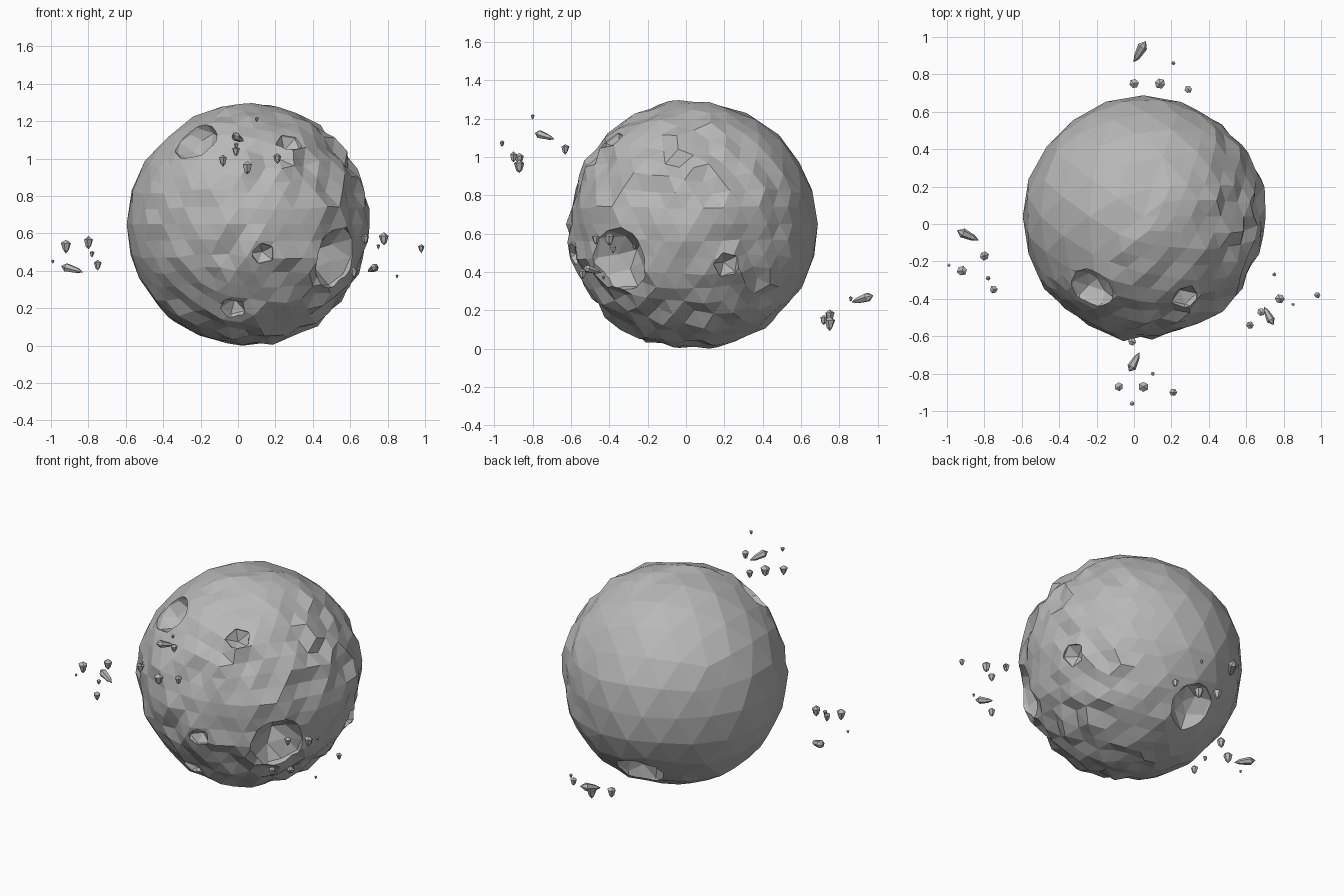
import bpy
import bmesh
import math
import random
from mathutils import Vector, Matrix, noise

random.seed(4)
if "Cube" in bpy.data.objects:
    bpy.data.objects.remove(bpy.data.objects["Cube"], do_unlink=True)

CENTRE = Vector((0.05, 0.04, 0.65))
RADIUS = 0.645
BAND_AXIS = Vector((-0.65, 0.65, 0.3)).normalized()

grey = bpy.data.materials.new("stone grey")
grey.use_nodes = True
colour = (0.48, 0.48, 0.48, 1)
grey.diffuse_color = colour
grey.node_tree.nodes["Principled BSDF"].inputs["Base Color"].default_value = colour


def make_object(name, bm):
    mesh = bpy.data.meshes.new(name)
    bm.to_mesh(mesh)
    bm.free()
    mesh.materials.append(grey)
    obj = bpy.data.objects.new(name, mesh)
    bpy.context.collection.objects.link(obj)
    return obj


# Craters and pits: a point on the surface and the opening radius
craters = [
    ((0.52, -0.34, 0.47), 0.16),
    ((-0.22, -0.33, 1.08), 0.12),
    ((-0.02, 0.5, 0.2), 0.14),
    ((0.26, -0.36, 1.06), 0.07),
    ((-0.03, -0.42, 0.2), 0.07),
    ((0.13, -0.56, 0.5), 0.06),
    ((0.6, 0.2, 0.45), 0.07),
]
craters = [((Vector(p) - CENTRE).normalized(), r) for p, r in craters]


def roughness(d):
    """Strong on the battered front, weak on the calm back."""
    return min(1, max(0, 0.55 - 1.1 * d.dot(BAND_AXIS)))


def surface_radius(d):
    rough = roughness(d)
    r = RADIUS + 0.012 * noise.noise(d * 2)
    # Stepped ridges running around the band axis
    angle = math.acos(max(-1, min(1, d.dot(BAND_AXIS))))
    phase = (angle * 4 + 0.9 * noise.noise(d * 1.7)) % 1
    r += (0.012 + 0.016 * rough) * (phase - 0.5)
    r += rough * random.uniform(-0.016, 0.016)
    # Raised crater rims
    for axis, size in craters:
        gap = (d - axis).length * RADIUS - size
        if abs(gap) < 0.06:
            r += 0.02 * (1 - abs(gap) / 0.06)
    return r


# Asteroid body: coarse facets at the back, finer ones on the rough side
bm = bmesh.new()
bmesh.ops.create_icosphere(bm, subdivisions=3, radius=1)
fine = [e for e in bm.edges
        if roughness((e.verts[0].co + e.verts[1].co).normalized()) > 0.2]
bmesh.ops.subdivide_edges(bm, edges=fine, cuts=1, use_grid_fill=True)
bmesh.ops.triangulate(bm, faces=bm.faces[:])
for v in bm.verts:
    d = v.co.normalized()
    v.co = CENTRE + d * surface_radius(d)
    v.co.z = max(0, v.co.z)
body = make_object("asteroid_body", bm)

# Faceted bowls cut out of the body
bm = bmesh.new()
for axis, size in craters:
    place = (Matrix.Translation(CENTRE + axis * (RADIUS + size * 0.3))
             @ axis.to_track_quat("Z", "Y").to_matrix().to_4x4())
    made = bmesh.ops.create_icosphere(
        bm, subdivisions=2 if size > 0.1 else 1, radius=size * 1.12, matrix=place)
    for v in made["verts"]:
        v.co += Vector([random.uniform(-0.1, 0.1) * size for _ in range(3)])
cutter = make_object("crater_cutter", bm)
cutter.hide_render = True
cut = body.modifiers.new("craters", "BOOLEAN")
cut.operation = "DIFFERENCE"
cut.solver = "EXACT"
cut.object = cutter
bpy.context.view_layer.update()
carved = bpy.data.meshes.new_from_object(
    body.evaluated_get(bpy.context.evaluated_depsgraph_get()))
body.modifiers.clear()
body.data = carved
bpy.data.objects.remove(cutter, do_unlink=True)


# Floating debris: hexagonal chips with a tapered lower end
def add_rock(name, x, y, z, size, shard=False):
    bm = bmesh.new()
    bmesh.ops.create_uvsphere(bm, u_segments=6, v_segments=3, radius=size / 2)
    for v in bm.verts:
        if v.co.z < 0:
            v.co.x *= 0.6
            v.co.y *= 0.6
        v.co.z *= 1.15
        v.co *= random.uniform(0.9, 1.05)
    if shard:
        turn = Matrix.Rotation(math.atan2(y, x) - 0.5, 4, "Z")
        tilt = Matrix.Rotation(math.radians(75), 4, "Y")
        bm.transform(turn @ tilt @ Matrix.Diagonal((0.5, 0.55, 1, 1)))
    else:
        bm.transform(Matrix.Rotation(random.uniform(0, 6), 4, "Z"))
    bm.transform(Matrix.Translation((x, y, z)))
    make_object(name, bm)


debris = {
    "right_debris": [
        (-0.89, -0.06, 0.41, 0.12), (-0.92, -0.25, 0.53, 0.065),
        (-0.8, -0.17, 0.55, 0.06), (-0.75, -0.35, 0.43, 0.05),
        (-0.78, -0.29, 0.49, 0.03), (-0.99, -0.22, 0.45, 0.02)],
    "left_debris": [
        (0.72, -0.49, 0.41, 0.1), (0.98, -0.38, 0.52, 0.04),
        (0.78, -0.4, 0.57, 0.06), (0.85, -0.43, 0.37, 0.02),
        (0.68, -0.47, 0.57, 0.05), (0.62, -0.54, 0.39, 0.05),
        (0.75, -0.27, 0.53, 0.025)],
    "front_debris": [
        (0, -0.74, 1.11, 0.11), (-0.08, -0.87, 0.99, 0.055),
        (0.05, -0.87, 0.95, 0.065), (0.21, -0.9, 1, 0.05),
        (-0.01, -0.63, 1.04, 0.05), (0.1, -0.8, 1.21, 0.025),
        (-0.01, -0.96, 1.07, 0.03)],
    "back_debris": [
        (0.03, 0.92, 0.26, 0.12), (0, 0.75, 0.17, 0.06),
        (0.14, 0.75, 0.13, 0.065), (0.29, 0.72, 0.15, 0.05),
        (0.21, 0.86, 0.26, 0.025)],
}
for group, rocks in debris.items():
    for i, rock in enumerate(rocks):
        add_rock(f"{group}_{i + 1}", *rock, shard=(i == 0))
